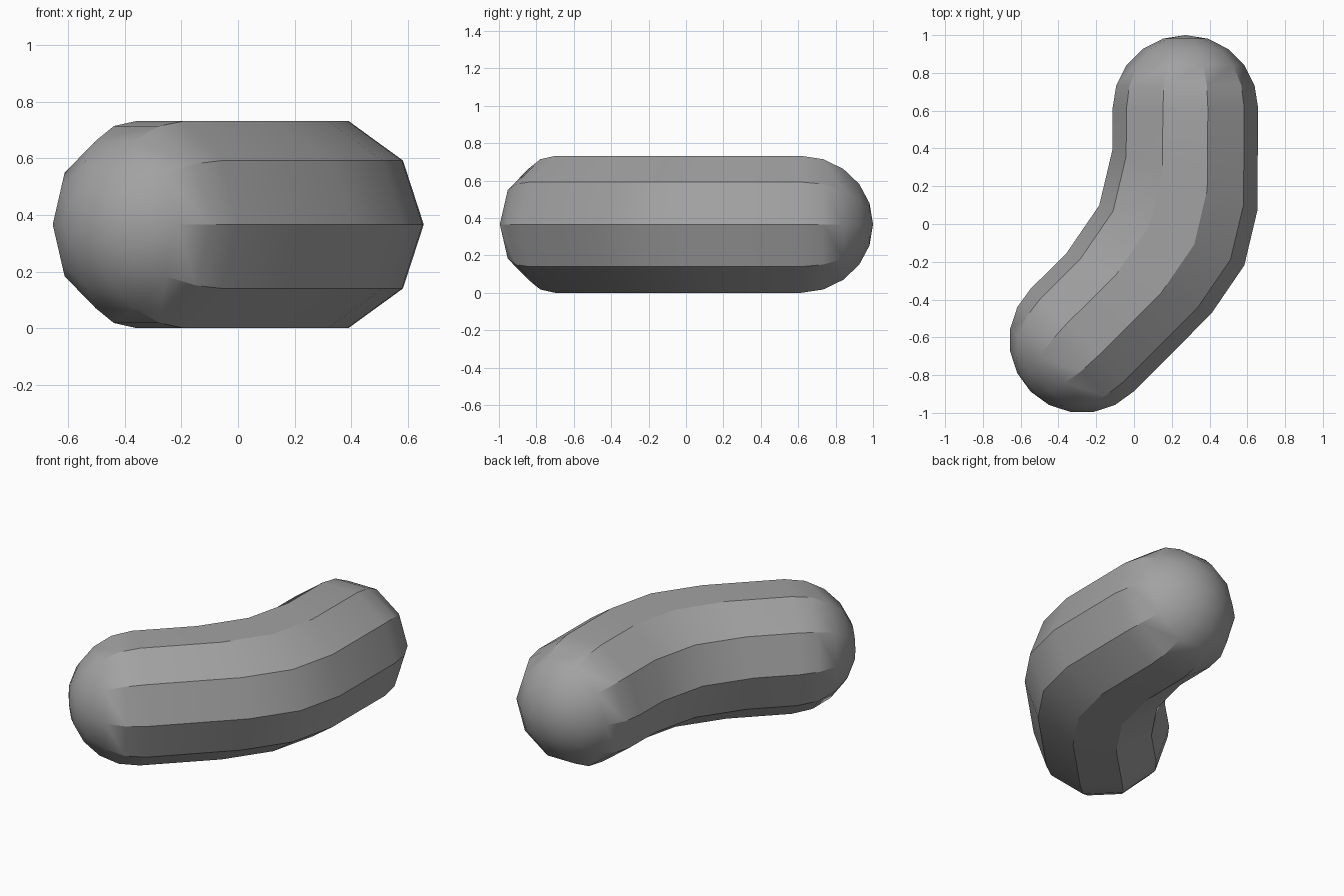
import bpy, bmesh, math
from mathutils import Vector

cube = bpy.data.objects.get("Cube")
if cube:
    bpy.data.objects.remove(cube, do_unlink=True)

SIDES, CAP_STEPS, R = 10, 5, 0.385
ZC = R * math.sin(math.radians(72))
UP = Vector((0, 0, R))

# Plain grey material
grey = bpy.data.materials.new("grey")
grey.use_nodes = True
colour = (0.36, 0.36, 0.36, 1)
grey.diffuse_color = colour
grey.node_tree.nodes["Principled BSDF"].inputs["Base Color"].default_value = colour

bm = bmesh.new()


def ring(centre, side, up):
    """Ten-sided ring spanned by a sideways and an upward vector."""
    return [bm.verts.new(centre + side * math.cos(a) + up * math.sin(a))
            for a in (math.tau * i / SIDES for i in range(SIDES))]


def cap_rings(centre, axis, side):
    """Hemisphere rings from the equator towards the pole, then the pole."""
    rings = []
    for k in range(CAP_STEPS):
        t = math.pi / 2 * k / CAP_STEPS
        rings.append(ring(centre + axis * R * math.sin(t),
                          side * R * math.cos(t), UP * math.cos(t)))
    return rings, bm.verts.new(centre + axis * R)


# Rounded ends: the back one points along +y, the front one is turned 45 degrees
d = math.sqrt(0.5)
back, back_pole = cap_rings(Vector((0.272, 0.615, ZC)), Vector((0, 1, 0)), Vector((1, 0, 0)))
front, front_pole = cap_rings(Vector((-0.275, -0.615, ZC)), Vector((-d, -d, 0)), Vector((d, -d, 0)))

# Three parallel slanted rings form the bend
slant = Vector((0.384, -0.159, 0))
bend = [ring(Vector((x, y, ZC)), slant, UP)
        for x, y in ((0.269, 0.23), (0.2, -0.06), (0.025, -0.316))]

# Skin the whole chain of rings and close both poles
chain = back[::-1] + bend + front
body_start, body_end = CAP_STEPS - 1, CAP_STEPS + len(bend)
for n, (a, b) in enumerate(zip(chain, chain[1:])):
    for i in range(SIDES):
        j = (i + 1) % SIDES
        face = bm.faces.new((a[i], a[j], b[j], b[i]))
        face.material_index = 0
        face.tag = body_start <= n < body_end
for pole, end in ((back_pole, chain[0]), (front_pole, chain[-1])):
    for i in range(SIDES):
        bm.faces.new((pole, end[i], end[(i + 1) % SIDES]))
bmesh.ops.recalc_face_normals(bm, faces=bm.faces)
bm.faces.index_update()
body_faces = {f.index for f in bm.faces if f.tag}

mesh = bpy.data.meshes.new("bent_capsule")
bm.to_mesh(mesh)
bm.free()
mesh.materials.append(grey)
capsule = bpy.data.objects.new("bent_capsule", mesh)
bpy.context.collection.objects.link(capsule)

# Smooth along the bend, sharp lengthwise ridges, faceted ends
bpy.ops.object.select_all(action='DESELECT')
capsule.select_set(True)
bpy.context.view_layer.objects.active = capsule
bpy.ops.object.shade_smooth_by_angle(angle=math.radians(30))
for p in mesh.polygons:
    p.use_smooth = p.index in body_faces
